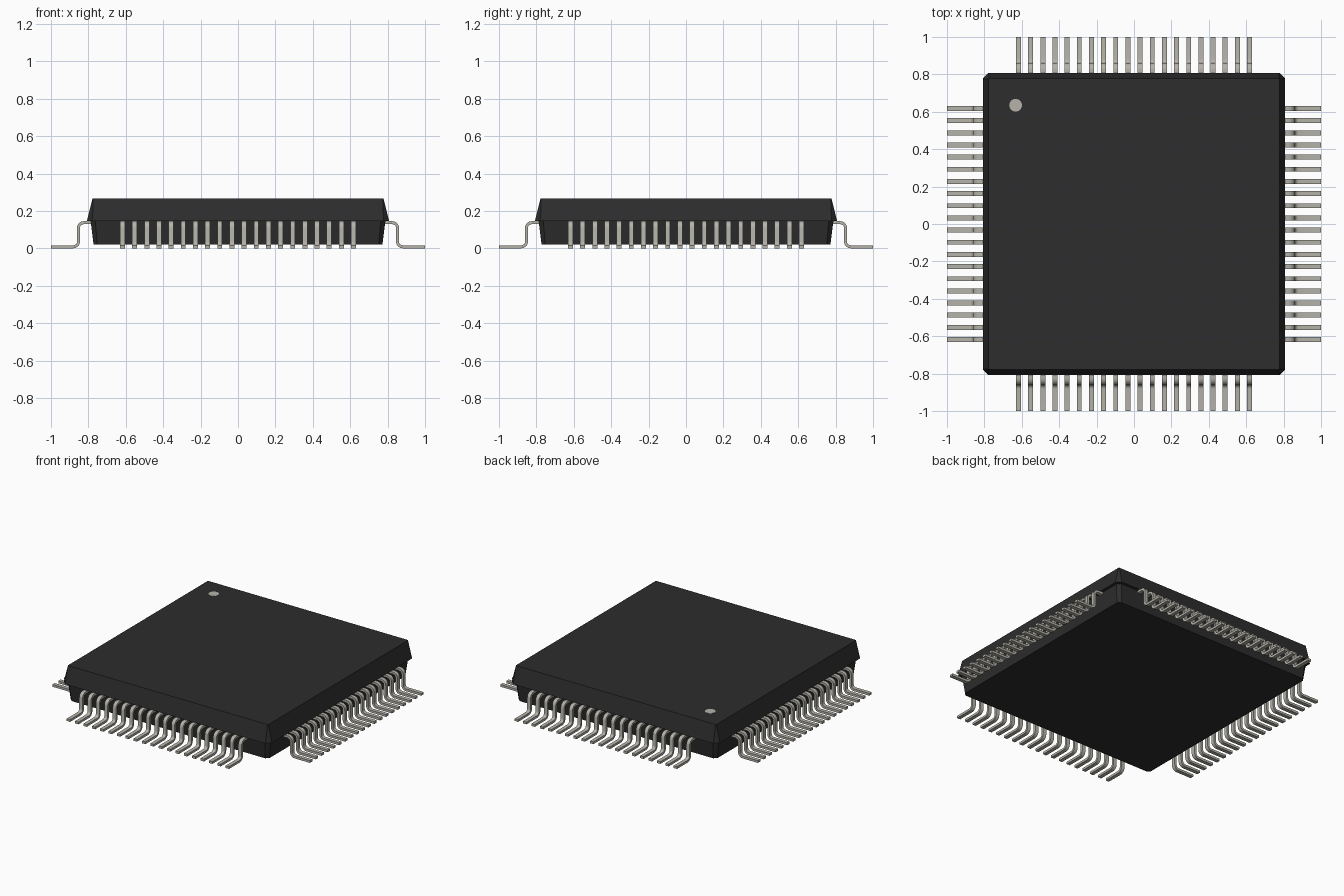
import bpy
import bmesh
from math import pi, sin, cos
from mathutils import Matrix, Vector

if "Cube" in bpy.data.objects:
    bpy.data.objects.remove(bpy.data.objects["Cube"])


def make_material(name, color):
    mat = bpy.data.materials.new(name)
    mat.use_nodes = True
    mat.diffuse_color = (*color, 1)
    mat.node_tree.nodes["Principled BSDF"].inputs["Base Color"].default_value = (*color, 1)
    return mat


black = make_material("black plastic", (0.026, 0.026, 0.026))
metal = make_material("tinned metal", (0.46, 0.45, 0.40))


def add_object(name, bm, mat):
    bmesh.ops.recalc_face_normals(bm, faces=bm.faces)
    mesh = bpy.data.meshes.new(name)
    bm.to_mesh(mesh)
    bm.free()
    mesh.materials.append(mat)
    obj = bpy.data.objects.new(name, mesh)
    bpy.context.collection.objects.link(obj)
    return obj


# Body: stacked square rings with cut corners, widest at the parting line
def ring(bm, half, cut, z):
    verts = []
    for i in range(4):
        turn = Matrix.Rotation(i * pi / 2, 3, "Z")
        for x, y in ((half, half - cut), (half - cut, half)):
            verts.append(bm.verts.new(turn @ Vector((x, y, z))))
    return verts


bm = bmesh.new()
rings = [ring(bm, *r) for r in ((0.772, 0.02, 0.02), (0.788, 0.025, 0.145),
                                (0.808, 0.03, 0.145), (0.778, 0.004, 0.265))]
for low, high in zip(rings, rings[1:]):
    for i in range(8):
        j = (i + 1) % 8
        bm.faces.new((low[i], low[j], high[j], high[i]))
bm.faces.new(rings[0])
bm.faces.new(rings[-1])
add_object("body", bm, black)

# Pin one marker: thin round plate on the top
bm = bmesh.new()
bmesh.ops.create_cone(bm, cap_ends=True, segments=24, radius1=0.034, radius2=0.034,
                      depth=0.004, matrix=Matrix.Translation((-0.633, 0.635, 0.265)))
add_object("pin_one_marker", bm, metal)


# Pins: gull-wing strip with rounded bends, swept across its width
PIN_COUNT, PITCH, WIDTH, THICK = 20, 0.065, 0.026, 0.016


def bend(cx, cz, radius, start, end, steps=5):
    angles = [start + (end - start) * i / steps for i in range(steps + 1)]
    return [(cx + radius * cos(a), cz + radius * sin(a)) for a in angles]


LEG, TOP, INNER = 0.845, 0.145, 0.02
OUTER = INNER + THICK
upper = [(0.77, TOP)]
upper += bend(LEG + THICK - OUTER, TOP - OUTER, OUTER, pi / 2, 0)
upper += bend(LEG + OUTER, OUTER, INNER, pi, 1.5 * pi) + [(1.0, THICK)]
lower = [(0.77, TOP - THICK)]
lower += bend(LEG + THICK - OUTER, TOP - OUTER, INNER, pi / 2, 0)
lower += bend(LEG + OUTER, OUTER, OUTER, pi, 1.5 * pi) + [(1.0, 0)]


def add_pin(bm, matrix):
    rows = []
    for (ux, uz), (lx, lz) in zip(upper, lower):
        corners = ((ux, -1, uz), (ux, 1, uz), (lx, 1, lz), (lx, -1, lz))
        rows.append([bm.verts.new(matrix @ Vector((x, s * WIDTH / 2, z)))
                     for x, s, z in corners])
    for a, b in zip(rows, rows[1:]):
        for i in range(4):
            j = (i + 1) % 4
            bm.faces.new((a[i], a[j], b[j], b[i]))
    bm.faces.new(rows[0])
    bm.faces.new(rows[-1])


for side, name in enumerate(("left_pins", "back_pins", "right_pins", "front_pins")):
    bm = bmesh.new()
    for n in range(PIN_COUNT):
        offset = (n - (PIN_COUNT - 1) / 2) * PITCH
        add_pin(bm, Matrix.Rotation(side * pi / 2, 4, "Z") @ Matrix.Translation((0, offset, 0)))
    pins = add_object(name, bm, metal)
    bpy.ops.object.select_all(action="DESELECT")
    pins.select_set(True)
    bpy.context.view_layer.objects.active = pins
    bpy.ops.object.shade_smooth_by_angle(angle=0.6)
